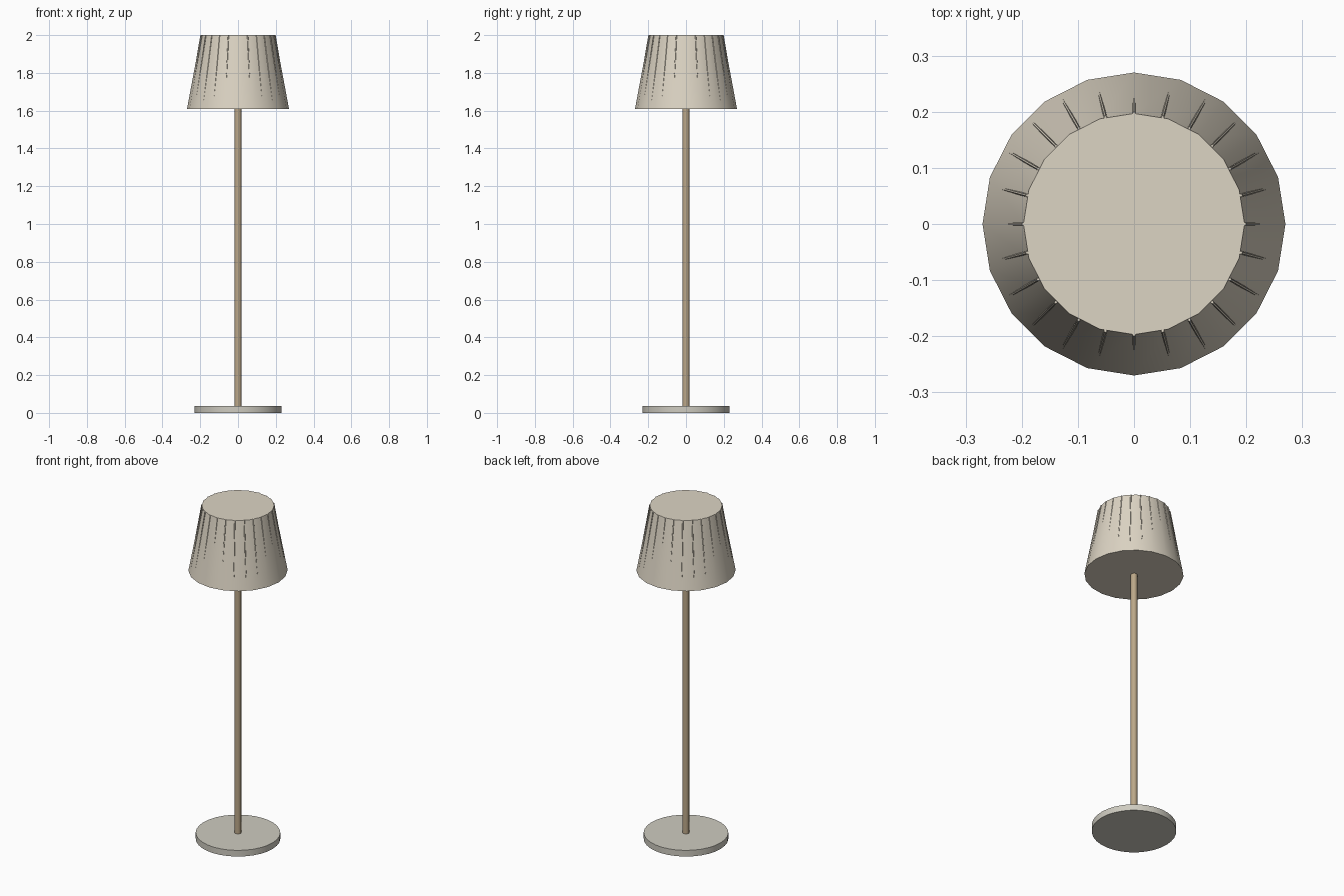
import bpy, bmesh, math
from mathutils import Vector, Matrix

if "Cube" in bpy.data.objects:
    bpy.data.objects.remove(bpy.data.objects["Cube"])


def material(name, rgb):
    m = bpy.data.materials.new(name)
    m.diffuse_color = (*rgb, 1)
    m.use_nodes = True
    m.node_tree.nodes["Principled BSDF"].inputs["Base Color"].default_value = m.diffuse_color
    return m


cream = material("cream_fabric", (0.72, 0.66, 0.55))
brass = material("brass", (0.50, 0.39, 0.25))
stone = material("stone", (0.62, 0.60, 0.53))


def add_cone(bm, sides, r0, r1, p0, p1):
    """Capped, tapered cylinder between two points, first vertex on +x."""
    p0, p1 = Vector(p0), Vector(p1)
    axis = p1 - p0
    rot = Matrix.Rotation(math.pi * 0, 4, 'Z')
    if axis.xy.length > 1e-6:
        rot = axis.to_track_quat('Z', 'Y').to_matrix().to_4x4()
    ring0, ring1 = [], []
    for i in range(sides):
        a = math.tau * i / sides
        d = Vector((math.cos(a), math.sin(a), 0))
        ring0.append(bm.verts.new(p0 + rot @ (d * r0)))
        ring1.append(bm.verts.new(p1 + rot @ (d * r1)))
    for i in range(sides):
        j = (i + 1) % sides
        bm.faces.new((ring0[i], ring0[j], ring1[j], ring1[i]))
    bm.faces.new(ring0[::-1])
    bm.faces.new(ring1)


def make_object(name, bm, mat):
    me = bpy.data.meshes.new(name)
    bm.to_mesh(me)
    bm.free()
    ob = bpy.data.objects.new(name, me)
    bpy.context.collection.objects.link(ob)
    me.materials.append(mat)
    bpy.ops.object.select_all(action='DESELECT')
    ob.select_set(True)
    bpy.context.view_layer.objects.active = ob
    bpy.ops.object.shade_smooth_by_angle(angle=math.radians(35))
    return ob


# Round foot
bm = bmesh.new()
add_cone(bm, 32, 0.23, 0.23, (0, 0, 0), (0, 0, 0.037))
make_object("base", bm, stone)

# Slim pole
bm = bmesh.new()
add_cone(bm, 16, 0.018, 0.018, (0, 0, 0.03), (0, 0, 1.65))
make_object("pole", bm, brass)

# Tapered twenty-sided shade
bm = bmesh.new()
add_cone(bm, 20, 0.27, 0.197, (0, 0, 1.61), (0, 0, 2.0))
make_object("shade", bm, cream)

# Pleat ribs, sinking into the shade towards the bottom
bm = bmesh.new()
for k in range(24):
    a = math.tau * k / 24
    c, s = math.cos(a), math.sin(a)
    add_cone(bm, 6, 0.003, 0.003,
             (0.2633 * c, 0.2633 * s, 1.612), (0.197 * c, 0.197 * s, 1.9993))
make_object("shade_pleats", bm, cream)
